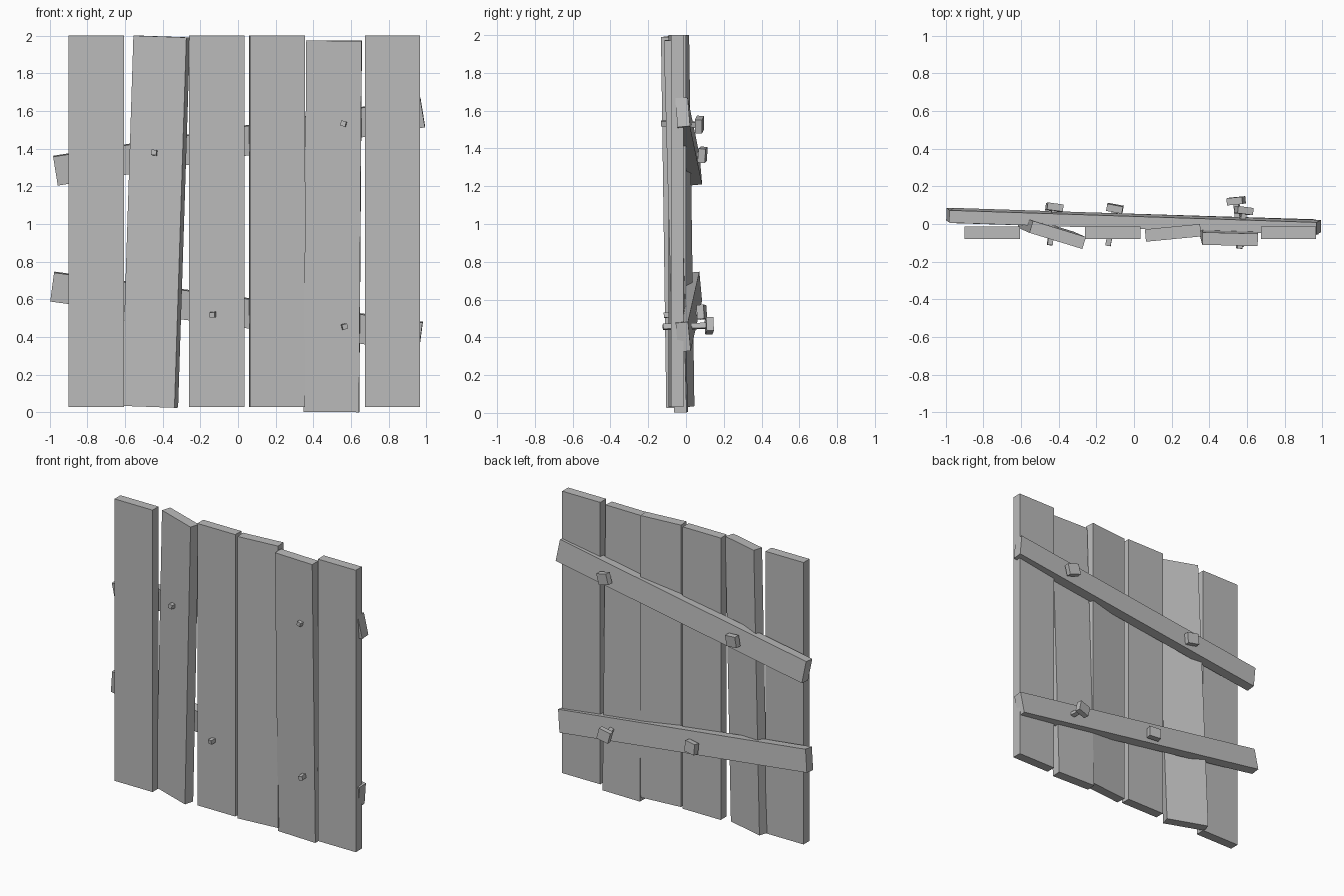
import bpy
import bmesh
from math import radians, sin, cos
from mathutils import Vector, Matrix

default = bpy.data.objects.get("Cube")
if default:
    bpy.data.objects.remove(default, do_unlink=True)

grey = bpy.data.materials.new("plain grey")
grey.use_nodes = True
grey.diffuse_color = (0.5, 0.5, 0.5, 1)
grey.node_tree.nodes["Principled BSDF"].inputs["Base Color"].default_value = (0.5, 0.5, 0.5, 1)


def add_beam(bm, start, end, width, thick, side):
    """Box running from start to end, its width lying along the side direction."""
    start, end = Vector(start), Vector(end)
    along = (end - start).normalized()
    side = Vector(side)
    u = (side - along * side.dot(along)).normalized()
    v = along.cross(u)
    turn = Matrix((u, v, along)).transposed().to_4x4()
    scale = Matrix.Diagonal((width, thick, (end - start).length, 1))
    bmesh.ops.create_cube(bm, size=1, matrix=Matrix.Translation((start + end) / 2) @ turn @ scale)


def make(name, beams):
    bm = bmesh.new()
    for beam in beams:
        add_beam(bm, *beam)
    mesh = bpy.data.meshes.new(name)
    bm.to_mesh(mesh)
    bm.free()
    mesh.materials.append(grey)
    obj = bpy.data.objects.new(name, mesh)
    bpy.context.collection.objects.link(obj)


# Upright planks: bottom centre, top centre, yaw in degrees
planks = [
    ((-0.752, -0.047, 0.03), (-0.752, -0.047, 2.0), 0),
    ((-0.468, -0.03, 0.03), (-0.405, -0.058, 1.995), -17),
    ((-0.112, -0.047, 0.03), (-0.112, -0.047, 2.0), 0),
    ((0.207, -0.047, 0.03), (0.207, -0.047, 2.0), 5.5),
    ((0.496, -0.026, 0.003), (0.510, -0.081, 1.973), -1.5),
    ((0.82, -0.047, 0.03), (0.82, -0.047, 2.0), 0),
]
for i, (bottom, top, yaw) in enumerate(planks, 1):
    a = radians(yaw)
    make(f"plank_{i}", [(bottom, top, 0.294, 0.066, (cos(a), sin(a), 0))])

# Slanting rails across the back
lean = (0, -sin(radians(5)), cos(radians(5)))
make("upper_rail", [((-0.968, 0.046, 1.283), (0.98, -0.018, 1.592), 0.155, 0.066, lean)])
make("lower_rail", [((-0.985, 0.045, 0.668), (0.97, -0.015, 0.402), 0.155, 0.066, lean)])

# Square nails: head centre at the back, tip at the front, roll in degrees
nails = [
    ((-0.42, 0.107, 1.365), (-0.447, -0.112, 1.38), -8),
    ((0.585, 0.09, 1.525), (0.558, -0.13, 1.533), -15),
    ((-0.098, 0.102, 0.535), (-0.138, -0.115, 0.517), 3),
    ((0.54, 0.142, 0.462), (0.568, -0.122, 0.455), 14),
]
for i, (back, tip, roll) in enumerate(nails, 1):
    a = radians(roll)
    side = (cos(a), 0, sin(a))
    back, tip = Vector(back), Vector(tip)
    neck = back + (tip - back).normalized() * 0.038
    make(f"nail_{i}", [(back, neck, 0.085, 0.075, side),
                       (neck, tip, 0.028, 0.028, side)])
